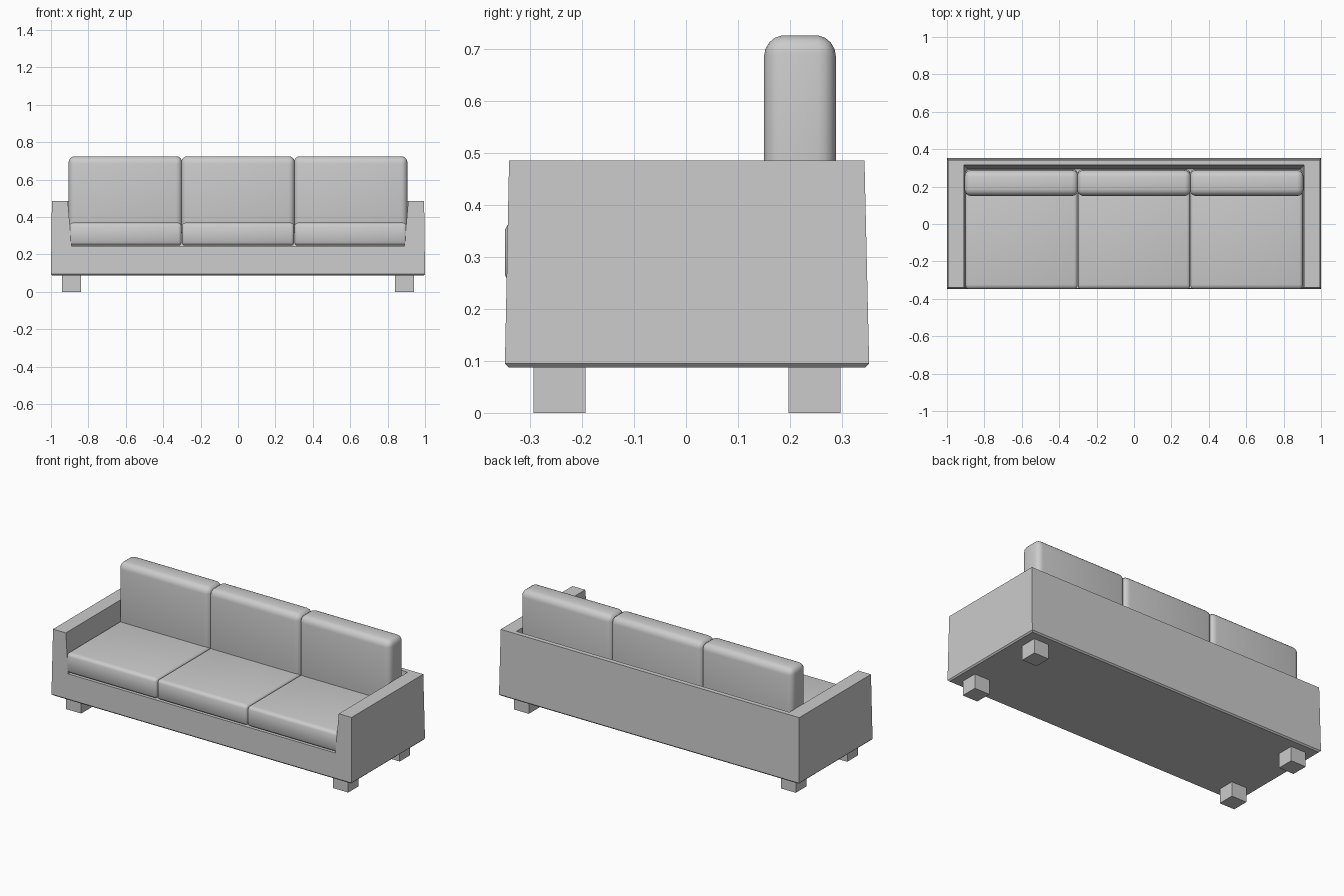
import bpy, bmesh, math
from mathutils import Vector

if "Cube" in bpy.data.objects:
    bpy.data.objects.remove(bpy.data.objects["Cube"], do_unlink=True)

grey = bpy.data.materials.new("plain grey")
grey.use_nodes = True
grey.diffuse_color = (0.6, 0.6, 0.6, 1)
grey.node_tree.nodes["Principled BSDF"].inputs["Base Color"].default_value = (0.6, 0.6, 0.6, 1)


def add_object(name, bm):
    bmesh.ops.recalc_face_normals(bm, faces=bm.faces)
    mesh = bpy.data.meshes.new(name)
    bm.to_mesh(mesh)
    bm.free()
    mesh.materials.append(grey)
    obj = bpy.data.objects.new(name, mesh)
    bpy.context.collection.objects.link(obj)
    return obj


def box(name, low, high):
    bm = bmesh.new()
    bmesh.ops.create_cube(bm, size=1)
    low, high = Vector(low), Vector(high)
    for v in bm.verts:
        v.co = (low + high) / 2 + v.co * (high - low)
    return add_object(name, bm)


def cushion(name, low, high, radius, segments, bulge):
    """Rounded box whose wide faces swell slightly along the bulge vector."""
    obj = box(name, low, high)
    bevel = obj.modifiers.new("rounding", 'BEVEL')
    bevel.width, bevel.segments, bevel.limit_method = radius, segments, 'NONE'
    centre = (Vector(low) + Vector(high)) / 2
    bpy.ops.object.select_all(action='DESELECT')
    obj.select_set(True)
    bpy.context.view_layer.objects.active = obj
    bpy.ops.object.modifier_apply(modifier=bevel.name)
    # Push the long front or top edge rows outward
    for v in obj.data.vertices:
        for axis in range(3):
            if bulge[axis]:
                other = 2 if axis == 1 else 1
                half = (high[other] - low[other]) / 2
                t = (v.co[other] - centre[other]) / half
                side = math.copysign(1, v.co[axis] - centre[axis])
                v.co[axis] += side * bulge[axis] * (1 - t * t)
    bpy.ops.object.shade_smooth_by_angle(angle=math.radians(40))
    return obj


# Frame: tapered tray, open at the front between the arms
def frame():
    bm = bmesh.new()
    foot, deck, top = 0.095, 0.245, 0.485

    def taper(z):
        t = (z - foot) / (top - foot)
        return 1.0 - 0.005 * t, -0.348 + 0.008 * t, 0.352 - 0.009 * t

    def vert(x, y, z):
        return bm.verts.new((x, y, z))

    def rectangle(z, inset):
        w, f, b = taper(max(z, foot))
        w, f, b = w - inset, f + inset, b - inset
        return [vert(-w, f, z), vert(w, f, z), vert(w, b, z), vert(-w, b, z)]

    def opening(z, half_width, back):
        f = taper(z)[1]
        return [vert(-half_width, f, z), vert(-half_width, back, z),
                vert(half_width, back, z), vert(half_width, f, z)]

    base, lower, upper = rectangle(0.087, 0.008), rectangle(foot, 0), rectangle(top, 0)
    seat, rim = opening(deck, 0.89, 0.295), opening(top, 0.91, 0.315)
    bm.faces.new(base)
    bm.faces.new(seat)
    for i in range(4):
        j = (i + 1) % 4
        bm.faces.new((base[i], base[j], lower[j], lower[i]))
        if i:
            bm.faces.new((lower[i], lower[j], upper[j], upper[i]))
        if i < 3:
            bm.faces.new((seat[i], seat[j], rim[j], rim[i]))
    bm.faces.new((lower[0], lower[1], upper[1], rim[3], seat[3], seat[0], rim[0], upper[0]))
    bm.faces.new((upper[0], rim[0], rim[1], upper[3]))
    bm.faces.new((upper[3], rim[1], rim[2], upper[2]))
    bm.faces.new((upper[2], rim[2], rim[3], upper[1]))
    add_object("sofa_frame", bm)


frame()

# Seat and back cushions, three across
for i, side in enumerate(("right", "middle", "left")):
    x = (i - 1) * 0.602
    cushion(f"seat_cushion_{side}", (x - 0.3, -0.342, 0.247), (x + 0.3, 0.285, 0.37),
            0.018, 3, (0, 0.012, 0))
    cushion(f"back_cushion_{side}", (x - 0.304, 0.15, 0.3), (x + 0.304, 0.288, 0.72),
            0.034, 4, (0, 0, 0.007))

# Legs
for side, x in (("right", -0.89), ("left", 0.89)):
    for end, y in (("front", -0.243), ("back", 0.247)):
        box(f"{end}_{side}_leg", (x - 0.05, y - 0.05, 0), (x + 0.05, y + 0.05, 0.09))
